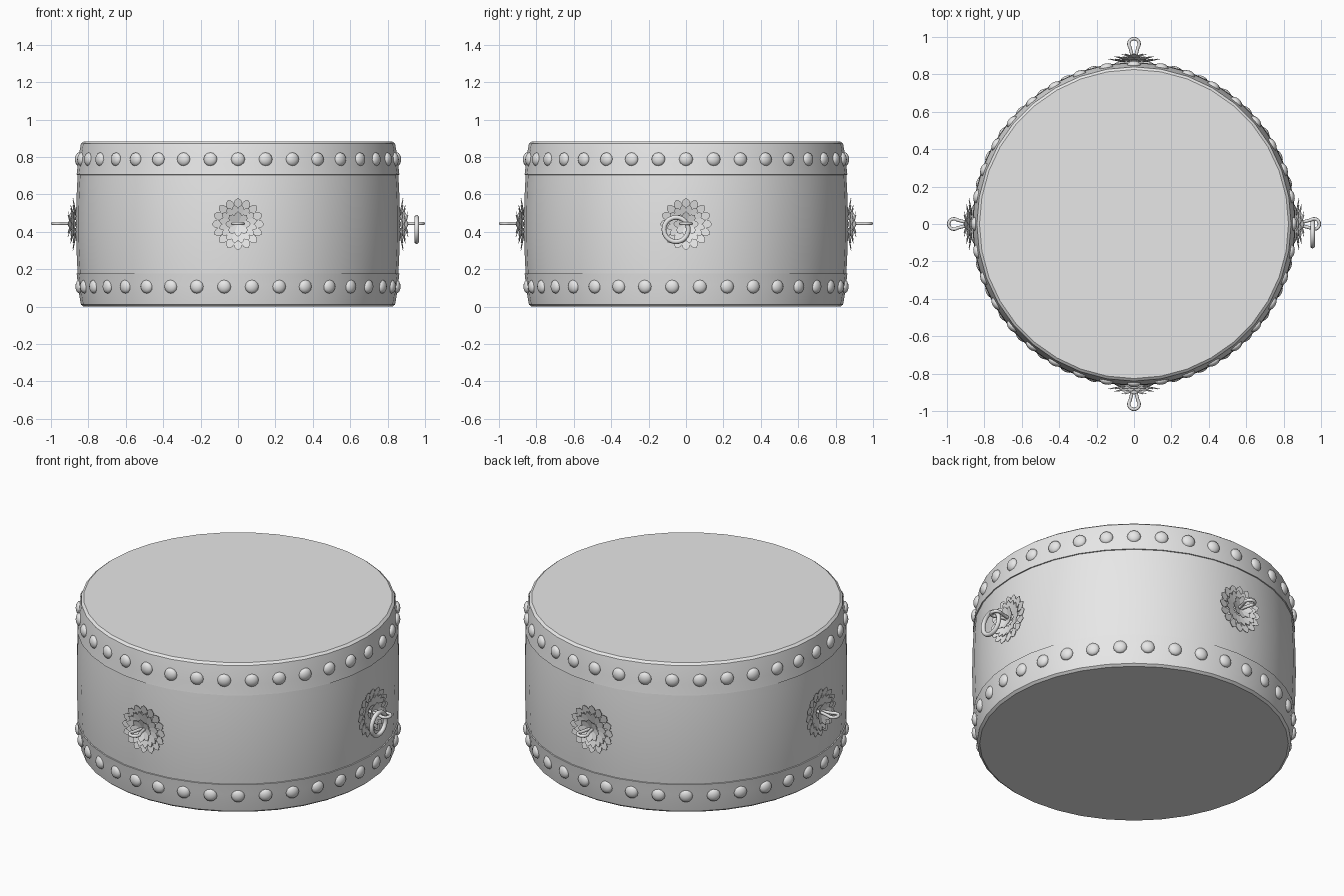
import bpy
import bmesh
import math
from mathutils import Matrix, Vector

cube = bpy.data.objects.get("Cube")
if cube:
    bpy.data.objects.remove(cube)

HEIGHT = 0.882
MID = HEIGHT / 2
SIDES = 36

grey = bpy.data.materials.new("plain grey")
grey.use_nodes = True
grey.diffuse_color = (0.8, 0.8, 0.8, 1)
grey.node_tree.nodes["Principled BSDF"].inputs["Base Color"].default_value = grey.diffuse_color


def add_object(name, data, turn=0):
    obj = bpy.data.objects.new(name, data)
    obj.rotation_euler.z = turn
    bpy.context.collection.objects.link(obj)
    return obj


def finish(name, bm, angle=30, recalc=True):
    """Turn a bmesh into a grey mesh with smooth shading and sharp edges."""
    if recalc:
        bmesh.ops.recalc_face_normals(bm, faces=bm.faces)
    mesh = bpy.data.meshes.new(name)
    bm.to_mesh(mesh)
    bm.free()
    mesh.materials.append(grey)
    mesh.shade_smooth()
    mesh.set_sharp_from_angle(angle=math.radians(angle))
    return mesh


def lathe(name, profile):
    """Spin a radius-height profile around the upright axis."""
    bm = bmesh.new()
    verts = [bm.verts.new((r, 0, z)) for r, z in profile]
    edges = [bm.edges.new(pair) for pair in zip(verts, verts[1:])]
    bmesh.ops.spin(bm, geom=verts + edges, axis=(0, 0, 1), cent=(0, 0, 0),
                   angle=math.tau, steps=SIDES, use_duplicate=False)
    bmesh.ops.remove_doubles(bm, verts=bm.verts, dist=0.0001)
    return add_object(name, finish(name, bm))


# Barrel shell with a slight bulge
shell = []
for i in range(9):
    t = i / 4 - 1
    shell.append((0.866 - 0.011 * t * t, MID + 0.29 * t))
lathe("drum_shell", shell)

# Stretched skins folded over both ends
skin = [(0, 0.882), (0.826, 0.882), (0.840, 0.871), (0.849, 0.82),
        (0.856, 0.765), (0.862, 0.712), (0.863, 0.705), (0.852, 0.704)]
lathe("top_skin", skin)
lathe("bottom_skin", [(r, HEIGHT - z) for r, z in skin])


# Rows of domed tacks, the lower row offset by half a step
def tack_row(name, z, offset):
    bm = bmesh.new()
    for i in range(36):
        place = (Matrix.Rotation(math.tau * (i + offset) / 36, 4, "Z")
                 @ Matrix.Translation((0.850, 0, z))
                 @ Matrix.Rotation(math.pi / 2, 4, "Y")
                 @ Matrix.Diagonal((0.037, 0.037, 0.022, 1)))
        bmesh.ops.create_uvsphere(bm, u_segments=12, v_segments=8, radius=1, matrix=place)
    add_object(name, finish(name, bm, 60))


tack_row("top_tacks", 0.787, 0)
tack_row("bottom_tacks", 0.107, 0.5)


# Layered flower plate made of thin pointed petals, facing +x
def flower_mesh():
    bm = bmesh.new()
    outline = [(0, 0.3), (0.55, 1), (0.8, 0.8), (1, 0), (0.8, -0.8), (0.55, -1), (0, -0.3)]
    # petal count, inner radius, outer radius, depth at base, depth at tip, half width
    layers = [(16, 0.07, 0.140, 0.869, 0.884, 0.022),
              (16, 0.035, 0.105, 0.876, 0.897, 0.018),
              (8, 0.005, 0.068, 0.886, 0.911, 0.020)]
    for n, (count, r0, r1, x0, x1, half) in enumerate(layers):
        for i in range(count):
            turn = Matrix.Rotation(math.tau * (i + n / 2) / count, 3, "X")
            front, back = [], []
            for t, w in outline:
                p = turn @ Vector((x0 + (x1 - x0) * t, w * half, r0 + (r1 - r0) * t))
                p.z += MID
                front.append(bm.verts.new(p))
                back.append(bm.verts.new(p - Vector((0.003, 0, 0))))
            bm.faces.new(front)
            bm.faces.new(back[::-1])
            for j in range(len(front)):
                k = (j + 1) % len(front)
                bm.faces.new((front[j], back[j], back[k], front[k]))
    return finish("flower_plate", bm)


# Teardrop wire loop lying flat, pointing +x
def loop_curve():
    points = [(0.85, -0.009), (0.90, -0.010)]
    for i in range(15):
        a = math.radians(-130 + 260 * i / 14)
        points.append((0.963 + 0.028 * math.cos(a), 0.028 * math.sin(a)))
    points += [(0.90, 0.010), (0.85, 0.009)]
    curve = bpy.data.curves.new("handle_loop", "CURVE")
    curve.dimensions = "3D"
    curve.bevel_depth = 0.009
    curve.bevel_resolution = 2
    spline = curve.splines.new("POLY")
    spline.points.add(len(points) - 1)
    for point, (x, y) in zip(spline.points, points):
        point.co = (x, y, MID + 0.003, 1)
    spline.use_smooth = True
    curve.materials.append(grey)
    return curve


flower, loop = flower_mesh(), loop_curve()
for i, side in enumerate(("left", "back", "right", "front")):
    add_object(side + "_flower_plate", flower, i * math.pi / 2)
    add_object(side + "_handle_loop", loop, i * math.pi / 2)

# Hanging ring through the left loop
bpy.ops.mesh.primitive_torus_add(major_radius=0.065, minor_radius=0.0125,
                                 major_segments=32, minor_segments=10,
                                 location=(0.955, -0.053, 0.412),
                                 rotation=(0, math.pi / 2, 0))
ring = bpy.context.object
ring.name = "handle_ring"
ring.data.materials.append(grey)
ring.data.shade_smooth()
